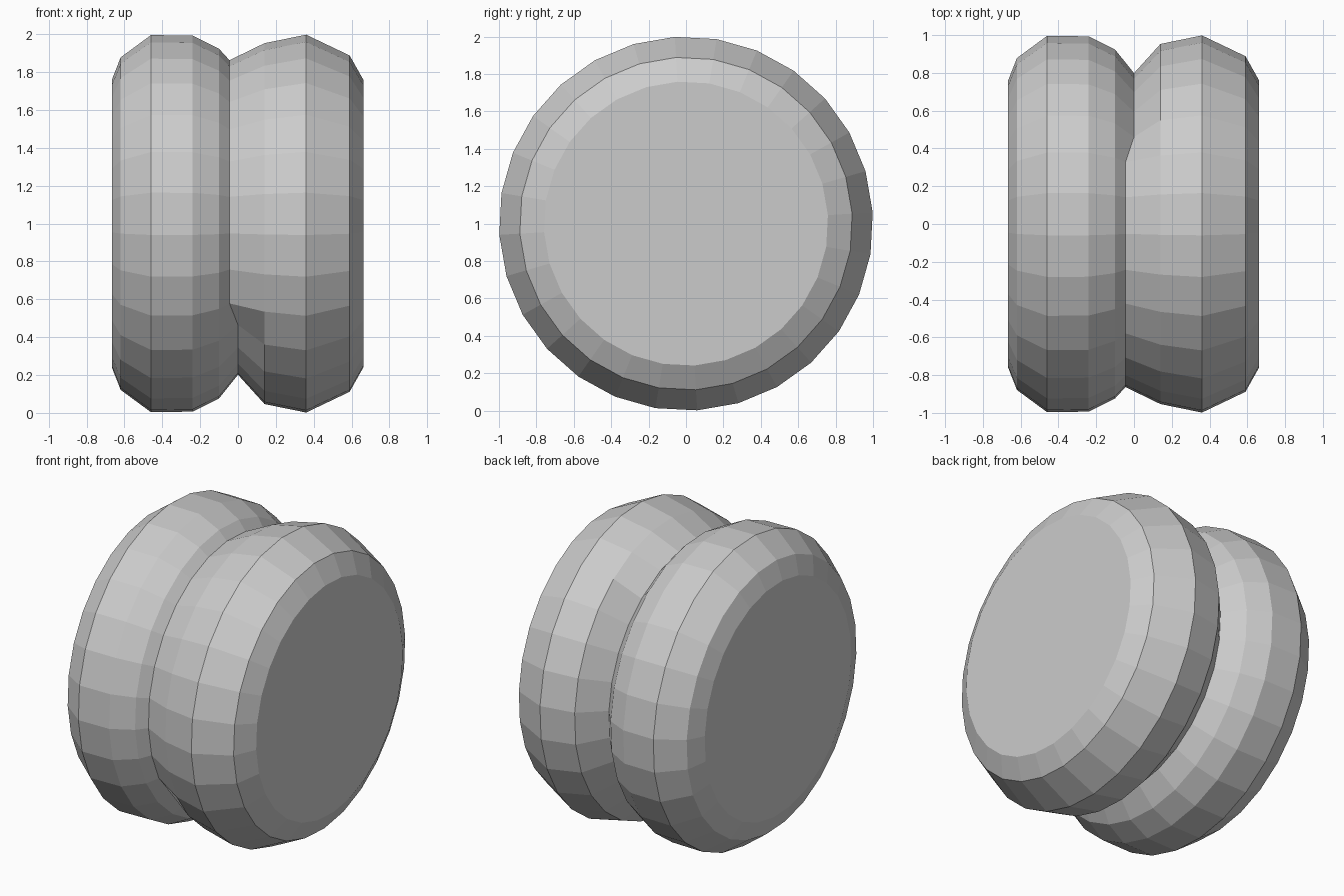
import bpy, bmesh, math

if "Cube" in bpy.data.objects:
    bpy.data.objects.remove(bpy.data.objects["Cube"])

SEGMENTS = 28
PHASE = 0.06


def valley(angle):
    """Groove between the wheels: deeper along the bottom and back."""
    off = math.degrees(angle) - 318
    off = abs((off + 180) % 360 - 180)
    return (0.0, 0.80) if off < 102 else (-0.045, 0.865)


def make_wheel(name, profile):
    """Revolve an (x, radius) tread profile about the axle; flat outer cap, open at the groove."""
    bm = bmesh.new()
    rings = []
    for i in range(SEGMENTS):
        a = PHASE + i * math.tau / SEGMENTS
        pts = [valley(a)] + profile
        rings.append([bm.verts.new((x, r * math.cos(a), 1 + r * math.sin(a)))
                      for x, r in pts])
    for i in range(SEGMENTS):
        p, q = rings[i], rings[(i + 1) % SEGMENTS]
        for j in range(len(p) - 1):
            bm.faces.new((p[j], p[j + 1], q[j + 1], q[j]))
    # flat hub side
    bm.faces.new([ring[-1] for ring in rings])
    bmesh.ops.recalc_face_normals(bm, faces=bm.faces)
    # the hub must face away from the other wheel
    hub = max(bm.faces, key=lambda f: len(f.verts))
    hub.normal_update()
    if hub.normal.x * profile[-1][0] < 0:
        bmesh.ops.reverse_faces(bm, faces=bm.faces)
    mesh = bpy.data.meshes.new(name)
    bm.to_mesh(mesh)
    bm.free()
    obj = bpy.data.objects.new(name, mesh)
    bpy.context.collection.objects.link(obj)
    return obj


# Narrower, boxier left wheel
make_wheel("left_wheel", [(-0.10, 0.925), (-0.24, 0.995), (-0.46, 0.998),
                          (-0.62, 0.88), (-0.667, 0.76)])

# Wider, rounder right wheel
make_wheel("right_wheel", [(0.14, 0.955), (0.36, 1.0), (0.59, 0.89),
                           (0.663, 0.76)])
